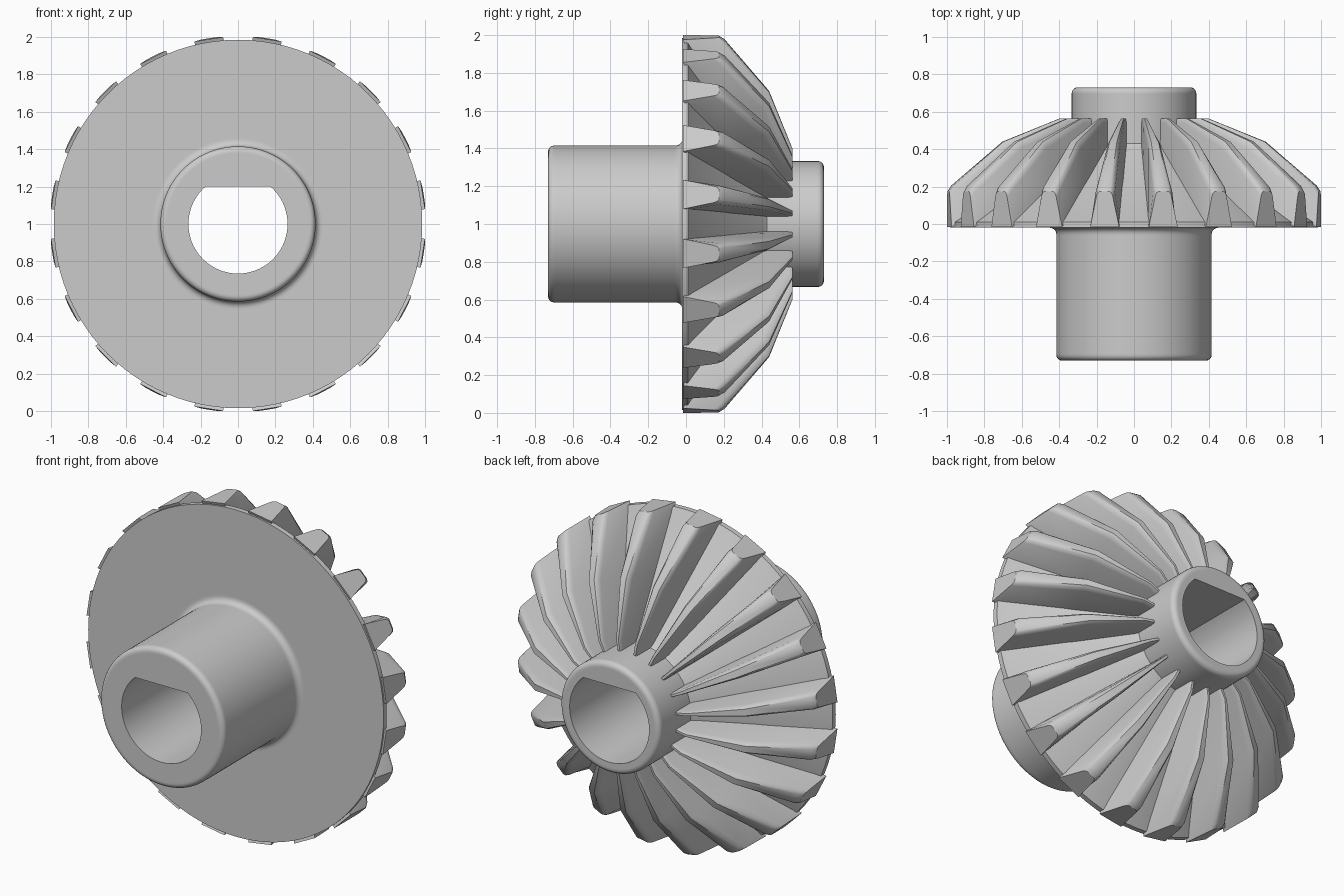
import bpy, bmesh, math
from mathutils import Vector

old = bpy.data.objects.get("Cube")
if old:
    bpy.data.objects.remove(old, do_unlink=True)

steel = bpy.data.materials.new("plain grey")
steel.use_nodes = True
GREY = (0.6, 0.6, 0.6, 1)
steel.diffuse_color = GREY
steel.node_tree.nodes["Principled BSDF"].inputs["Base Color"].default_value = GREY

TEETH = 20
SEGMENTS = 96
BORE = 0.265
FLAT = BORE * math.sin(math.radians(48.75))


def place(r, angle, y, side=0.0):
    """Point at radius r around the y axis, shifted sideways."""
    c, s = math.cos(angle), math.sin(angle)
    return Vector((r * c - side * s, y, r * s + side * c))


def finish(bm, name):
    bmesh.ops.recalc_face_normals(bm, faces=bm.faces)
    mesh = bpy.data.meshes.new(name)
    bm.to_mesh(mesh)
    bm.free()
    obj = bpy.data.objects.new(name, mesh)
    obj.location.z = 1
    mesh.materials.append(steel)
    bpy.context.collection.objects.link(obj)
    bpy.ops.object.select_all(action="DESELECT")
    obj.select_set(True)
    bpy.context.view_layer.objects.active = obj
    bpy.ops.object.shade_smooth_by_angle(angle=math.radians(32))


def arc(r, y, radius, start, end, steps=5):
    """Rounded corner in the (radius, y) profile."""
    angles = [math.radians(start + (end - start) * i / steps) for i in range(steps + 1)]
    return [(r + radius * math.cos(a), y + radius * math.sin(a)) for a in angles]


# Turned body: shaft, disc, root cone and collar, with a D-shaped bore
profile = [(BORE, -0.73), (0.378, -0.73)]
profile += arc(0.385, -0.70, 0.03, -90, 0)
profile += [(0.415, -0.69), (0.415, -0.065)]
profile += arc(0.45, -0.055, 0.035, 180, 90)
profile += [(0.46, -0.02), (0.985, -0.02), (0.985, 0.01), (0.96, 0.025),
            (0.35, 0.41), (0.333, 0.43), (0.333, 0.695)]
profile += arc(0.303, 0.70, 0.03, 0, 90)
profile += [(0.295, 0.73), (BORE, 0.73)]

bm = bmesh.new()
rings = []
for r, y in profile:
    ring = []
    for i in range(SEGMENTS):
        p = place(r, math.tau * i / SEGMENTS, y)
        if r == BORE:
            p.z = min(p.z, FLAT)
        ring.append(bm.verts.new(p))
    rings.append(ring)
for a, b in zip(rings, rings[1:] + rings[:1]):
    for i in range(SEGMENTS):
        j = (i + 1) % SEGMENTS
        bm.faces.new((a[i], a[j], b[j], b[i]))
finish(bm, "gear_body")

# Tapered teeth: each station is (foot r, foot y, tip r, tip y, foot half, tip half)
stations = [
    (1.0, -0.015, 1.005, 0.175, 0.078, 0.040),
    (0.96, 0.0, 0.985, 0.205, 0.075, 0.046),
    (0.62, 0.21, 0.71, 0.44, 0.042, 0.030),
    (0.32, 0.40, 0.40, 0.565, 0.012, 0.011),
    (0.30, 0.40, 0.30, 0.565, 0.011, 0.010),
]


def section(bm, angle, fr, fy, tr, ty, foot, tip):
    """Cross-section with softened shoulders below the crest."""
    half = []
    for t, w in ((0, foot), (0.84, tip * 1.12), (0.95, tip * 0.95), (1, tip * 0.65)):
        half.append((fr + (tr - fr) * t, fy + (ty - fy) * t, w))
    points = [place(r, angle, y, w) for r, y, w in half]
    points += [place(r, angle, y, -w) for r, y, w in reversed(half)]
    return [bm.verts.new(p) for p in points]


bm = bmesh.new()
for k in range(TEETH):
    angle = math.tau * (k + 0.5) / TEETH
    loops = [section(bm, angle, *s) for s in stations]
    for a, b in zip(loops, loops[1:]):
        for i in range(len(a)):
            j = (i + 1) % len(a)
            bm.faces.new((a[i], a[j], b[j], b[i]))
    bm.faces.new(loops[0])
    bm.faces.new(loops[-1])
finish(bm, "gear_teeth")
